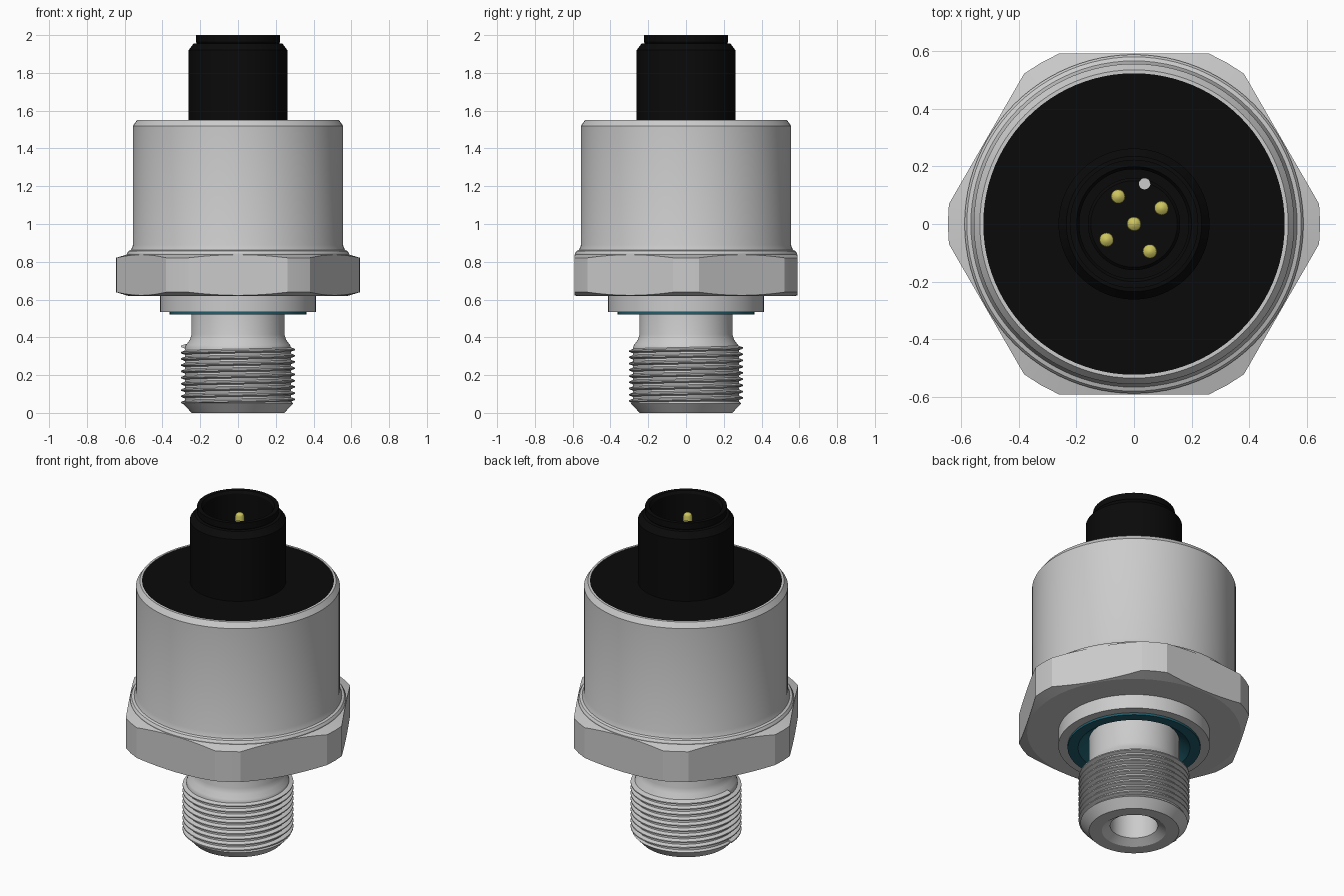
import bpy, bmesh
from math import sin, cos, pi, radians, acos, degrees

cube = bpy.data.objects.get("Cube")
if cube:
    bpy.data.objects.remove(cube, do_unlink=True)


def material(name, rgb):
    m = bpy.data.materials.new(name)
    m.use_nodes = True
    m.diffuse_color = (*rgb, 1)
    m.node_tree.nodes["Principled BSDF"].inputs["Base Color"].default_value = (*rgb, 1)
    return m


STEEL = material("brushed steel", (0.60, 0.60, 0.60))
BLACK = material("black plastic", (0.003, 0.003, 0.003))
TEAL = material("teal rubber", (0.014, 0.114, 0.156))
GOLD = material("gold contact", (0.60, 0.55, 0.11))


def finish(name, bm, mat, angle=25):
    bmesh.ops.recalc_face_normals(bm, faces=bm.faces)
    mesh = bpy.data.meshes.new(name)
    bm.to_mesh(mesh)
    bm.free()
    obj = bpy.data.objects.new(name, mesh)
    bpy.context.collection.objects.link(obj)
    mesh.materials.append(mat)
    bpy.ops.object.select_all(action='DESELECT')
    obj.select_set(True)
    bpy.context.view_layer.objects.active = obj
    bpy.ops.object.shade_smooth_by_angle(angle=radians(angle))
    return obj


def skin(bm, rings, loop_round=True):
    """Join neighbouring rings of vertices with quads."""
    for a, b in zip(rings, rings[1:]):
        n = len(a)
        for i in range(n if loop_round else n - 1):
            j = (i + 1) % n
            bm.faces.new((a[i], a[j], b[j], b[i]))


def lathe(name, profile, mat, closed=False, segs=96, at=(0, 0)):
    """Turn (radius, height) points about z; open profiles get end caps."""
    bm = bmesh.new()
    rings = [[bm.verts.new((at[0] + r * cos(2 * pi * i / segs),
                            at[1] + r * sin(2 * pi * i / segs), z))
              for i in range(segs)] for r, z in profile]
    skin(bm, rings + rings[:1] if closed else rings)
    if not closed:
        bm.faces.new(rings[0])
        bm.faces.new(rings[-1])
    return finish(name, bm, mat)


# Threaded stem with pressure bore
lathe("threaded_stem", [(0.13, 0.45), (0.13, 0.03), (0.175, 0), (0.245, 0),
                        (0.292, 0.05), (0.281, 0.06), (0.281, 0.345),
                        (0.275, 0.36), (0.256, 0.385), (0.246, 0.415),
                        (0.246, 0.62)], STEEL)

# Helical thread ridge
PITCH, TURNS, STEPS = 0.033, 9, 72
bm = bmesh.new()
sections = []
for s in range(TURNS * STEPS + 1):
    a = pi + 2 * pi * s / STEPS
    z = 0.055 + PITCH * s / STEPS
    sections.append([bm.verts.new((r * cos(a), r * sin(a), z + h * PITCH))
                     for r, h in ((0.276, -0.4), (0.302, -0.1),
                                  (0.302, 0.1), (0.276, 0.4))])
skin(bm, sections)
bm.faces.new(sections[0])
bm.faces.new(sections[-1])
finish("thread_ridge", bm, STEEL)

# Collar and sealing ring
lathe("collar", [(0.24, 0.63), (0.413, 0.63), (0.413, 0.535), (0.36, 0.535),
                 (0.30, 0.585), (0.24, 0.585)], STEEL, closed=True)
lathe("sealing_ring", [(0.24, 0.575), (0.27, 0.55), (0.305, 0.522),
                       (0.362, 0.522), (0.362, 0.537), (0.30, 0.586),
                       (0.24, 0.586)], TEAL, closed=True)

# Hexagonal wrench flange with rounded corners and conical chamfers
APOTHEM, CORNER, INNER = 0.591, 0.646, 0.583
edge = degrees(acos(APOTHEM / CORNER))
bm = bmesh.new()
low_in, low, high, high_in = rings = [[], [], [], []]
for side in range(6):
    for part in (-1, -0.75, -0.5, -0.25, 0, 0.25, 0.5, 0.75, 1, 30 / edge):
        off = radians(part * edge)
        r = min(APOTHEM / cos(off), CORNER)
        a = radians(60 * side + 30) + off
        drop = 0.3 * (r - INNER)
        for ring, rad, z in ((low_in, INNER, 0.62), (low, r, 0.62 + drop),
                             (high, r, 0.84 - drop), (high_in, INNER, 0.84)):
            ring.append(bm.verts.new((rad * cos(a), rad * sin(a), z)))
skin(bm, rings)
bm.faces.new(low_in)
bm.faces.new(high_in)
finish("hex_flange", bm, STEEL, 14)

# Cylindrical housing with a flared foot and chamfered rim
lathe("housing", [(0.523, 0.83), (0.588, 0.83), (0.588, 0.845), (0.58, 0.857),
                  (0.566, 0.862), (0.556, 0.89), (0.556, 1.52), (0.535, 1.55),
                  (0.523, 1.55)], STEEL, closed=True)
lathe("top_cover", [(0.524, 1.49), (0.524, 1.547)], BLACK)

# Plug socket
lathe("plug_socket", [(0.19, 1.66), (0.19, 1.985), (0.2, 2.0), (0.223, 2.0),
                      (0.223, 1.965), (0.218, 1.957), (0.235, 1.955),
                      (0.262, 1.92), (0.262, 1.54)], BLACK)
lathe("contact_carrier", [(0.16, 1.65), (0.16, 1.69), (0.15, 1.70)], BLACK)

# Contact pins: one in the middle, four around it
pin_places = [(0, 0)] + [(0.11 * cos(radians(t)), 0.11 * sin(radians(t)))
                         for t in (30, 120, 210, 300)]
for k, place in enumerate(pin_places):
    lathe(f"contact_pin_{k + 1}", [(0.025, 1.68), (0.025, 1.89), (0.021, 1.9),
                                   (0.012, 1.907), (0.003, 1.91)],
          GOLD, segs=20, at=place)

# Small locating dot on the carrier
lathe("locating_dot", [(0.02, 1.69), (0.02, 1.705)], STEEL, segs=20, at=(0.037, 0.14))
